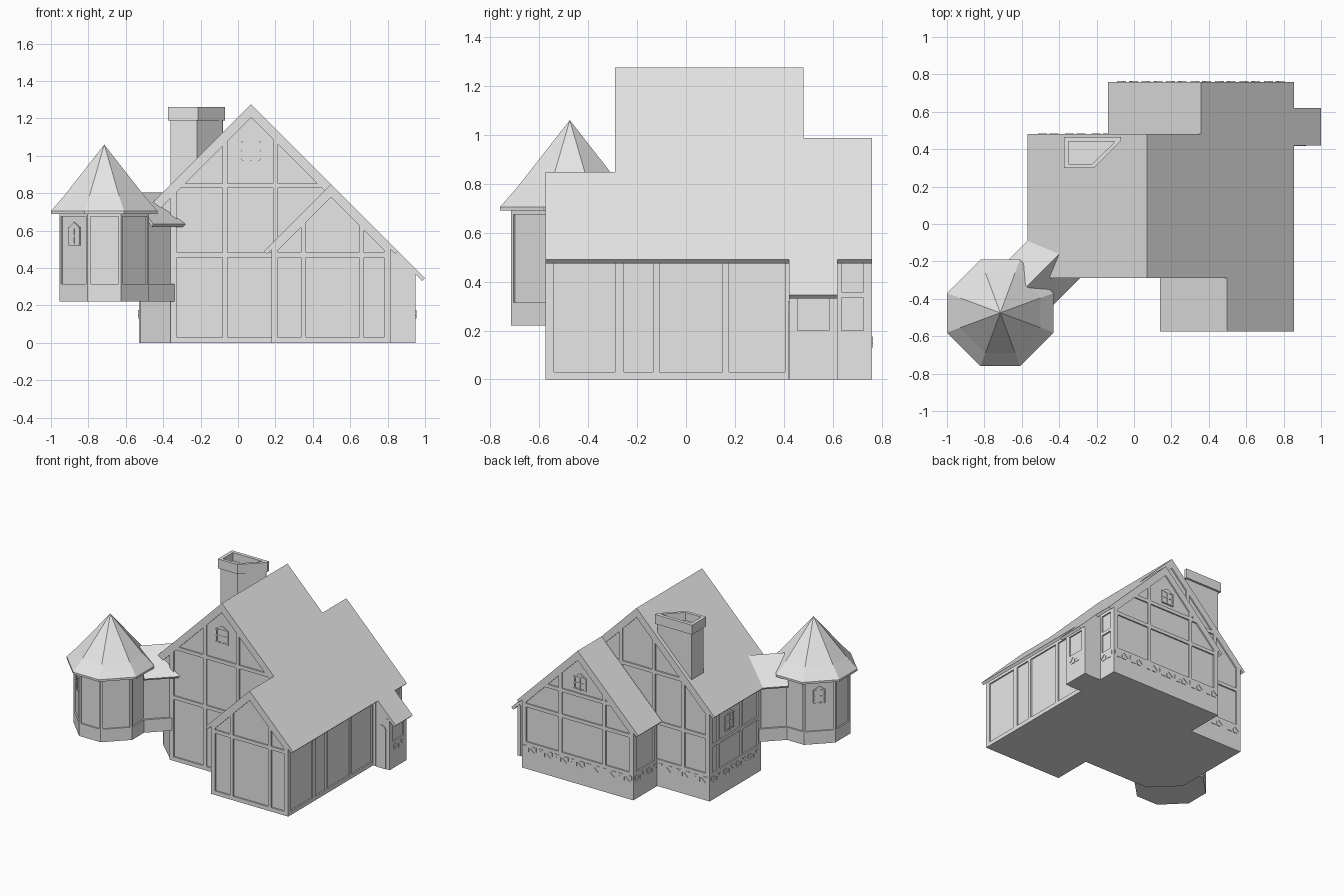
import bpy, bmesh, math
from mathutils import Vector

if "Cube" in bpy.data.objects:
    bpy.data.objects.remove(bpy.data.objects["Cube"])

grey = bpy.data.materials.new("pale_grey")
grey.diffuse_color = (0.8, 0.8, 0.8, 1)
grey.use_nodes = True
grey.node_tree.nodes["Principled BSDF"].inputs["Base Color"].default_value = grey.diffuse_color
D = 0.01                      # depth of the wall panels behind the timber
parts = {}


def prism(part, pts, F, w0, w1):
    """Extrude a 2D outline in frame F from depth w0 to w1."""
    bm = parts.setdefault(part, bmesh.new())
    a = [bm.verts.new(F(u, v, w0)) for u, v in pts]
    b = [bm.verts.new(F(u, v, w1)) for u, v in pts]
    bm.faces.new(a[::-1])
    bm.faces.new(b)
    for i in range(len(pts)):
        j = (i + 1) % len(pts)
        bm.faces.new((a[i], a[j], b[j], b[i]))


# Frames: u runs along the wall, v is mostly height, w points outward
def front(y): return lambda u, v, w: Vector((u, y - w, v))
def back(y): return lambda u, v, w: Vector((u, y + w, v))
def left(x): return lambda u, v, w: Vector((x - w, u, v))
def right(x): return lambda u, v, w: Vector((x + w, u, v))
def plan(u, v, w): return Vector((u, v, w))


def beam(F, u0, u1, v0, v1, part="timber_frame"):
    prism(part, [(u0, v0), (u1, v0), (u1, v1), (u0, v1)], F, -D - 0.005, 0)


def fans(F, u0, u1):
    """Row of small carved fans along the base band."""
    n = max(1, round((u1 - u0) / 0.13))
    for i in range(n):
        u = u0 + (u1 - u0) * (i + 0.5) / n
        for s in (-1, 1):
            for tri in ([(0.055, 0.175), (0.055, 0.145), (0.022, 0.175)],
                        [(0.007, 0.13), (0.007, 0.16), (0.04, 0.13)]):
                prism("carved_fans", [(u + s * a, b) for a, b in tri], F, -0.002, 0.004)


def window(F, u, v, hw, hh):
    """Pointed window with lattice bars."""
    prism("windows", [(u - hw, v - hh), (u + hw, v - hh), (u + hw, v + hh * .5),
                      (u, v + hh), (u - hw, v + hh * .5)], F, -D - 0.004, -0.003)
    for a in (-0.85, 0, 0.85):
        beam(F, u + a * hw - .004, u + a * hw + .004, v - hh, v + hh * .5, "windows")
    for b in (-0.9, -0.2, 0.5):
        beam(F, u - hw, u + hw, v + b * hh - .004, v + b * hh + .004, "windows")


def roof(part, xl, xr, rx, rz, y0, y1, t=0.015):
    zl, zr = rz - (rx - xl), rz - (xr - rx)
    prism(part, [(xl, zl), (rx, rz), (xr, zr), (xr - t, zr - t),
                 (rx, rz - 2 * t), (xl + t, zl - t)], back(0), y0, y1)


def body(part, wl, wr, rx, rz, y0, y1, z0=0):
    t = rz - 0.02
    wl, wr = wl + D, wr - D
    prism(part, [(wl, z0), (wr, z0), (wr, t - (wr - rx)), (rx, t), (wl, t - (rx - wl))],
          back(0), y0, y1)


def gable(F, wl, wr, rx, rz, posts, rails, base, corner=None):
    """Timber frame of a gable wall."""
    c = wl if corner is None else corner
    t = rz - 0.03
    beam(F, c, wr, 0, base)
    for a, b in ((c, c + .035), (wr - .035, wr)):
        beam(F, a, b, 0, t - max(abs(a - rx), abs(b - rx)) + .01)
    for s, e in ((-1, rx - wl), (1, wr - rx)):
        prism("timber_frame", [(rx, t + .02), (rx + s * e, t + .02 - e),
                               (rx + s * e, t - .04 - e), (rx, t - .04)], F, -D - .005, 0)
    for x in posts:
        beam(F, x - .013, x + .013, 0, t - abs(x - rx))
    for z in rails:
        h = t - z - 0.013
        beam(F, max(c, rx - h), min(wr, rx + h), z - .013, z + .013)


def side(F, y0, y1, top, posts, base, rails=()):
    """Timber frame of an eaves wall."""
    beam(F, y0, y1, 0, base)
    beam(F, y0, y1, top - .02, top)
    for a, b in [(y0, y0 + .035), (y1 - .035, y1)] + [(p - .013, p + .013) for p in posts]:
        beam(F, a, b, 0, top)
    for z in rails:
        beam(F, y0, y1, z - .012, z + .012)


# Main house: cut front left corner on the lower walls, full gable above
roof("main_roof", -0.57, 0.855, 0.07, 1.275, -0.29, 0.48)
body("main_walls", -0.53, 0.815, 0.07, 1.275, -0.29 + D, 0.48 - D, 0.35)
prism("main_walls", [(-.36, -.29 + D), (.805, -.29 + D), (.805, .47), (-.52, .47),
                     (-.52, -.13)], plan, 0, 0.35)
gable(front(-0.29), -.53, .815, .07, 1.275, (-.07, .2), (.47, .84), .03, -.36)
gable(back(0.48), -.53, .815, .07, 1.275, (-.31, -.07, .2), (.47, .84), .2)
side(left(-0.53), -.12, .48, .66, (.1, .37), .2, (.4,))
window(front(-0.29), .07, 1.04, .05, .065)
window(left(-0.53), .24, .52, .05, .075)
fans(back(.48), -.53, -.1)
fans(left(-.53), -.1, .48)

# Front wing
roof("front_wing_roof", 0.14, 0.855, 0.4975, 0.8475, -0.575, -0.29)
body("front_wing_walls", 0.18, 0.815, 0.4975, 0.8475, -0.575 + D, -0.27)
gable(front(-0.575), .18, .815, .4975, .8475, (.35, .66), (.47,), .03)
side(left(0.18), -.575, -.29, .5, (), .03)

# Back wing
roof("back_wing_roof", -0.14, 0.855, 0.3575, 0.9875, 0.48, 0.76)
body("back_wing_walls", -0.1, 0.815, 0.3575, 0.9875, 0.46, 0.76 - D)
gable(back(0.76), -.1, .815, .3575, .9875, (.14, .5), (.47, .66), .2)
side(left(-0.1), .48, .76, .5, (), .2)
window(back(0.76), .34, .76, .05, .06)
fans(back(.76), -.1, .815)
fans(left(-.1), .48, .76)

# Long right wall shared by house and wings
R = right(0.815)
side(R, -.575, .44, .5, (-.267, -.122, .162), .03)
side(R, .6, .76, .5, (), .2, (.345,))
fans(R, .62, .75)

# Side porch under the continued roof slope
prism("porch_roof", [(.855, .49), (1.0, .345), (.985, .33), (.84, .475)], back(0), .42, .62)
prism("porch_walls", [(.75, 0), (.95 - D, 0), (.95 - D, .38), (.82, .505), (.75, .505)],
      back(0), .42 + .004, .62 - .004)
side(right(.95), .42, .62, .37, (), .2)
fans(right(.95), .44, .6)
arch = [(.84, 0), (.92, 0)] + [(.88 + .04 * math.cos(math.pi * i / 8),
                                .28 + .04 * math.sin(math.pi * i / 8)) for i in range(9)]
prism("porch_door", arch, front(.42), -.01, .003)
for F in (front(.42), back(.62)):
    beam(F, .925, .95, 0, .375)
    beam(F, .81, .835, 0, .48)

# Chimney with a hollow cap
prism("chimney_stack", [(-.36, .45), (-.08, .45), (-.085, .437), (-.22, .31), (-.36, .31)],
      plan, 0.75, 1.2)
outer = [(-.375, .465), (-.07, .465), (-.07, .445), (-.215, .30), (-.375, .30)]
inner = [(-.35, .44), (-.105, .44), (-.11, .432), (-.222, .322), (-.35, .322)]
for i in range(5):
    j = (i + 1) % 5
    prism("chimney_cap", [outer[i], outer[j], inner[j], inner[i]], plan, 1.19, 1.26)

# Tower: eight sides, hanging clear of the ground
C = Vector((-0.715, -0.475, 0))


def ring(r):
    k = r * 0.37
    return [(C.x + x, C.y + y) for x, y in ((r, -k), (r, k), (k, r), (-k, r),
                                            (-r, k), (-r, -k), (-k, -r), (k, -r))]


prism("tower_walls", ring(0.23), plan, 0.3, 0.695)
prism("tower_base", ring(0.24), plan, 0.22, 0.315)
prism("tower_eaves", ring(0.285), plan, 0.69, 0.705)
bm = parts.setdefault("tower_roof", bmesh.new())
low = [bm.verts.new((x, y, .705)) for x, y in ring(.285)]
mid = [bm.verts.new((x, y, .785)) for x, y in ring(.215)]
tip = bm.verts.new((C.x, C.y, 1.06))
bm.faces.new(low[::-1])
for i in range(8):
    j = (i + 1) % 8
    bm.faces.new((low[i], low[j], mid[j], mid[i]))
    bm.faces.new((mid[i], mid[j], tip))

# Tower posts, top rails and the two windows on the left diagonal faces
R8 = ring(0.24)
for i in range(8):
    a, b = Vector((*R8[i], 0)), Vector((*R8[(i + 1) % 8], 0))
    m, e = (a + b) / 2, (b - a).normalized()
    n, h = Vector((e.y, -e.x, 0)), (b - a).length / 2
    F = lambda u, v, w, m=m, e=e, n=n: m + e * u + n * w + Vector((0, 0, v))
    beam(F, -h, -h + .014, .31, .695, "tower_posts")
    beam(F, h - .014, h, .31, .695, "tower_posts")
    beam(F, -h, h, .675, .695, "tower_posts")
    if n.x < -.5 and abs(n.y) > .5:
        window(F, 0, .583, .042, .063)

# Diagonal passage between tower and house
q = math.sqrt(0.5)
G = lambda u, v, w: C + Vector(((w + u) * q, (w - u) * q, v))
prism("passage_walls", [(-.12, .25), (.12, .25), (.12, .665), (0, .785), (-.12, .665)], G, .15, .42)
prism("passage_base", [(-.134, .22), (.134, .22), (.134, .315), (-.134, .315)], G, .15, .4)
prism("passage_roof", [(-.17, .635), (0, .805), (.17, .635), (.16, .62), (0, .78),
                       (-.16, .62)], G, .2, .45)

# Turn every part into an object
for name, bm in parts.items():
    bmesh.ops.recalc_face_normals(bm, faces=bm.faces)
    me = bpy.data.meshes.new(name)
    bm.to_mesh(me)
    bm.free()
    me.materials.append(grey)
    bpy.context.collection.objects.link(bpy.data.objects.new(name, me))
